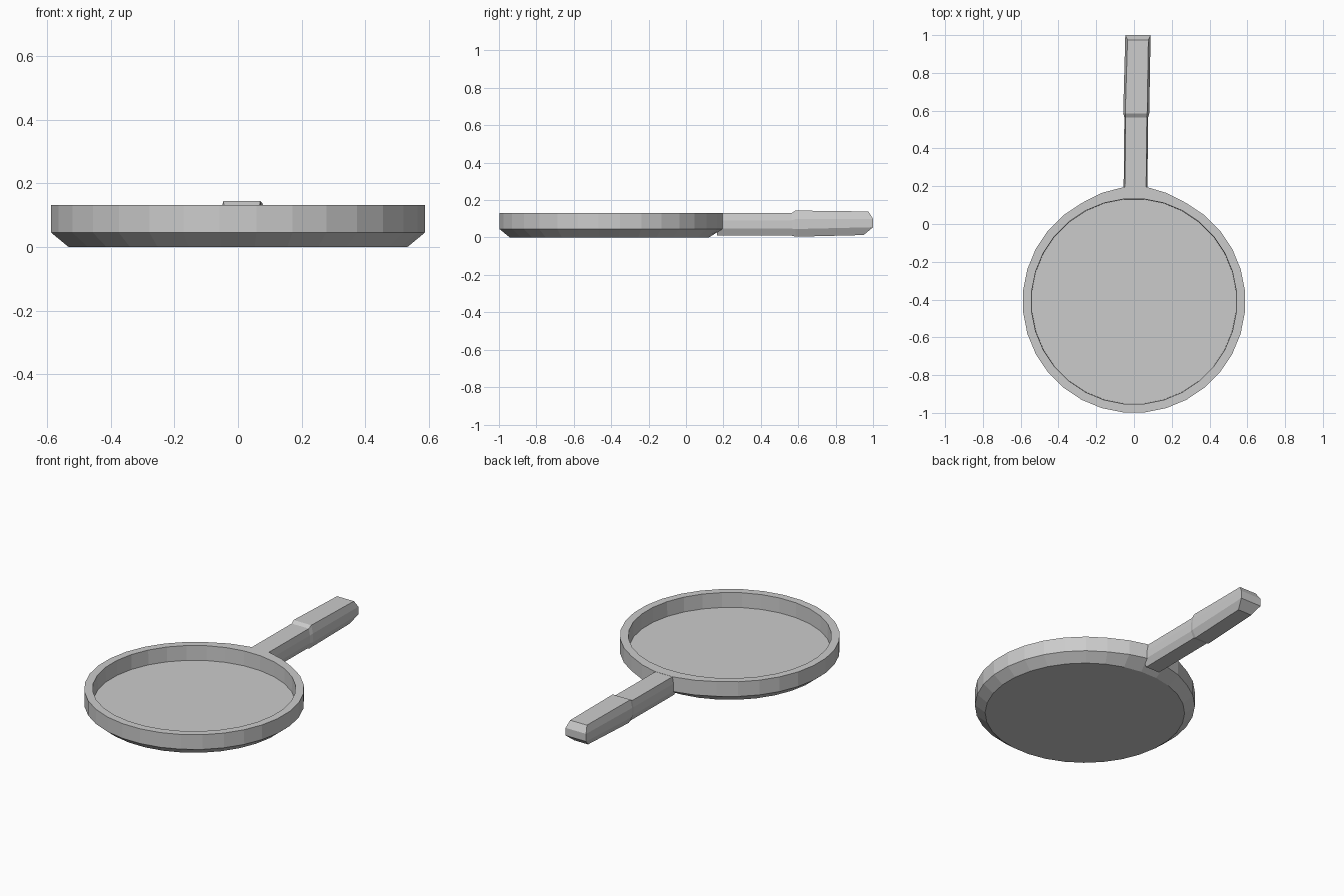
import bpy, bmesh
from math import cos, sin, pi

if "Cube" in bpy.data.objects:
    bpy.data.objects.remove(bpy.data.objects["Cube"])

N = 32
CY = -0.41


def finish(name, bm):
    bmesh.ops.recalc_face_normals(bm, faces=bm.faces)
    me = bpy.data.meshes.new(name)
    bm.to_mesh(me)
    bm.free()
    ob = bpy.data.objects.new(name, me)
    bpy.context.collection.objects.link(ob)


# Pan body: rings from the underside, up the wall, over the rim, to the floor
def ring(bm, r, z, neck=False):
    verts = []
    for i in range(N):
        a = 2 * pi * (i + 0.5) / N
        x, y = r * cos(a), CY + r * sin(a)
        if neck and y > CY:  # flare the outer wall into the handle
            if abs(x) < 0.1:
                x, y = (0.07 if x > 0 else -0.055), 0.195
            elif abs(x) < 0.2:
                y += 0.01
        verts.append(bm.verts.new((x, y, z)))
    return verts


bm = bmesh.new()
rings = [ring(bm, 0.535, 0.0), ring(bm, 0.59, 0.045, True),
         ring(bm, 0.59, 0.132, True), ring(bm, 0.545, 0.132),
         ring(bm, 0.543, 0.045)]
for a, b in zip(rings, rings[1:]):
    for i in range(N):
        j = (i + 1) % N
        bm.faces.new((a[i], a[j], b[j], b[i]))
bm.faces.new(rings[0])
bm.faces.new(rings[-1])
finish("pan_body", bm)


# Handle: eight-sided sections; each level is (half width, z, y offset)
def section(bm, y, cx, levels):
    right = [bm.verts.new((cx + w, y + dy, z)) for w, z, dy in levels]
    left = [bm.verts.new((cx - w, y + dy, z)) for w, z, dy in levels]
    return right + left[::-1]


def cap(bm, s):
    for k in range(3):
        bm.faces.new((s[k], s[k + 1], s[6 - k], s[7 - k]))


shaft = [(0.045, 0.01, 0), (0.063, 0.047, 0), (0.063, 0.092, 0), (0.056, 0.131, 0)]
grip = [(0.047, 0.004, 0), (0.069, 0.045, 0), (0.069, 0.098, 0), (0.058, 0.144, 0)]
end = [(0.045, 0.013, -0.05), (0.067, 0.055, 0), (0.067, 0.1, 0), (0.055, 0.139, -0.025)]

bm = bmesh.new()
secs = [section(bm, 0.165, 0.008, shaft), section(bm, 0.565, 0.012, shaft),
        section(bm, 0.585, 0.012, grip), section(bm, 1.0, 0.021, end)]
for a, b in zip(secs, secs[1:]):
    for i in range(8):
        j = (i + 1) % 8
        bm.faces.new((a[i], a[j], b[j], b[i]))
cap(bm, secs[0])
cap(bm, secs[-1])
finish("handle", bm)
